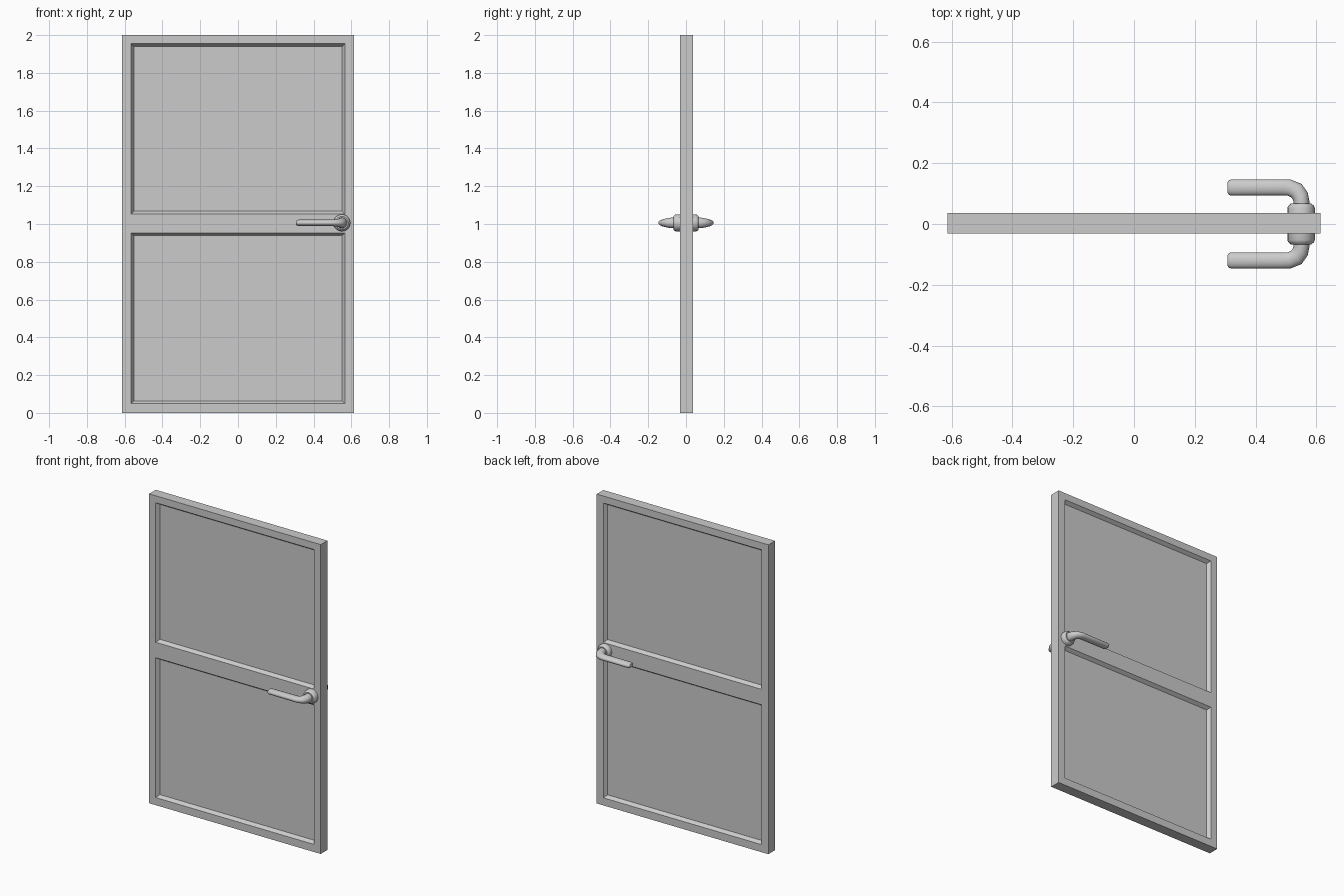
import bpy, bmesh, math
from mathutils import Vector

if "Cube" in bpy.data.objects:
    bpy.data.objects.remove(bpy.data.objects["Cube"])


def make_object(name, bm):
    bmesh.ops.recalc_face_normals(bm, faces=bm.faces[:])
    mesh = bpy.data.meshes.new(name)
    bm.to_mesh(mesh)
    bm.free()
    obj = bpy.data.objects.new(name, mesh)
    bpy.context.collection.objects.link(obj)
    return obj


def loft(name, sections, sides):
    """Skin elliptical sections: (x, y, in-plane half width, half height, heading)."""
    bm = bmesh.new()
    rings = []
    for x, y, w, h, heading in sections:
        a = math.radians(heading)
        across = Vector((math.sin(a), -math.cos(a), 0))
        centre = Vector((x, y, HANDLE_Z))
        steps = [2 * math.pi * i / sides for i in range(sides)]
        rings.append([bm.verts.new(centre + across * w * math.cos(t)
                                   + Vector((0, 0, h * math.sin(t)))) for t in steps])
    for a, b in zip(rings, rings[1:]):
        for i in range(sides):
            j = (i + 1) % sides
            bm.faces.new((a[i], a[j], b[j], b[i]))
    bm.faces.new(rings[0])
    bm.faces.new(rings[-1])
    obj = make_object(name, bm)
    # repeat on the other side of the door
    mirror = obj.modifiers.new("both_sides", 'MIRROR')
    mirror.use_axis = (False, True, False)
    bpy.ops.object.select_all(action='DESELECT')
    obj.select_set(True)
    bpy.context.view_layer.objects.active = obj
    bpy.ops.object.shade_smooth_by_angle(angle=math.radians(40))
    return obj


# door leaf: gridded slab with two bevelled recessed panels on each side
Y_FRONT, Y_BACK = -0.032, 0.036
XS = (-0.614, -0.566, 0.566, 0.614)
ZS = (0, 0.049, 0.953, 1.053, 1.955, 2.0)
bm = bmesh.new()
grid = [[bm.verts.new((x, Y_FRONT, z)) for z in ZS] for x in XS]
for i in range(len(XS) - 1):
    for k in range(len(ZS) - 1):
        bm.faces.new((grid[i][k], grid[i + 1][k], grid[i + 1][k + 1], grid[i][k + 1]))
new = bmesh.ops.extrude_face_region(bm, geom=bm.faces[:], use_keep_orig=True)["geom"]
bmesh.ops.translate(bm, vec=(0, Y_BACK - Y_FRONT, 0),
                    verts=[v for v in new if isinstance(v, bmesh.types.BMVert)])
bmesh.ops.recalc_face_normals(bm, faces=bm.faces[:])
panels = [f for f in bm.faces if abs(f.normal.y) > 0.9 and f.calc_area() > 0.5]
bmesh.ops.inset_individual(bm, faces=panels, thickness=0.021, depth=-0.022)
make_object("door_leaf", bm)

# round plates behind the handles
HANDLE_X, HANDLE_Z = 0.55, 1.006
loft("handle_plate", [(HANDLE_X, y, r, r, 90) for y, r in
                      ((0.01, 0.045), (0.053, 0.045), (0.06, 0.042), (0.067, 0.034))], 20)

# lever handles: round neck, bend, flattened grip with rounded tip
loft("handle_lever", [
    (0.551, 0.030, 0.026, 0.029, 90),
    (0.551, 0.075, 0.026, 0.028, 90),
    (0.547, 0.092, 0.027, 0.026, 112),
    (0.534, 0.110, 0.028, 0.022, 140),
    (0.510, 0.120, 0.027, 0.018, 170),
    (0.490, 0.120, 0.0265, 0.0175, 180),
    (0.320, 0.120, 0.0265, 0.0165, 180),
    (0.312, 0.120, 0.024, 0.014, 180),
    (0.308, 0.120, 0.018, 0.010, 180),
], 16)
